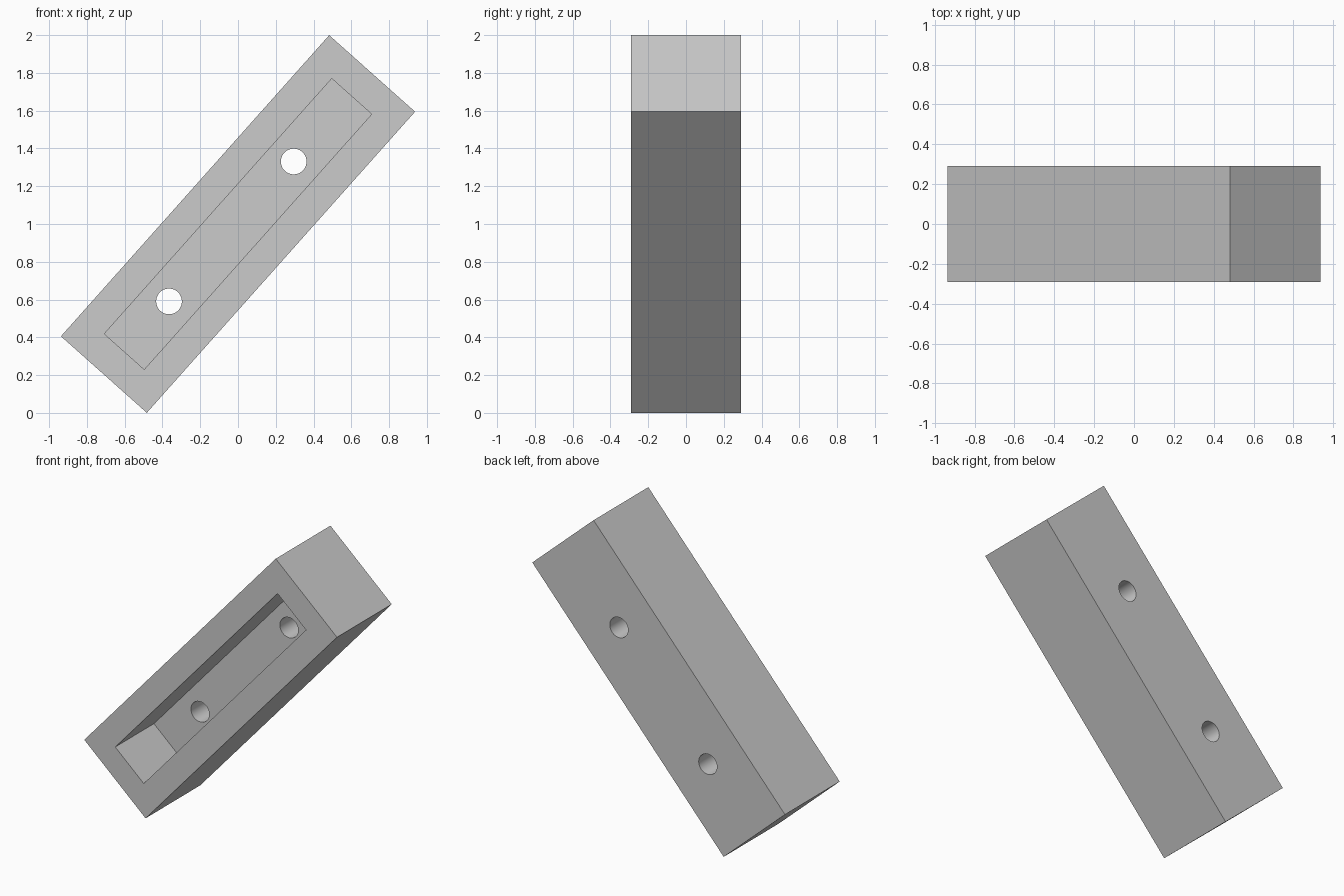
import bpy
import math

cube = bpy.data.objects.get("Cube")
if cube:
    bpy.data.objects.remove(cube, do_unlink=True)

LENGTH, DEPTH, WIDTH = 2.135, 0.58, 0.609
RECESS_LENGTH, RECESS_DEPTH, RECESS_WIDTH = 1.81, 0.41, 0.283
HOLE_RADIUS = 0.068
HOLE_POSITIONS = (-0.549, 0.443)
TILT = math.radians(48.3)

grey = bpy.data.materials.new("light grey")
grey.use_nodes = True
grey.diffuse_color = (0.6, 0.6, 0.6, 1)
grey.node_tree.nodes["Principled BSDF"].inputs["Base Color"].default_value = grey.diffuse_color


def add_box(name, size, location=(0, 0, 0)):
    bpy.ops.mesh.primitive_cube_add(size=1, location=location)
    box = bpy.context.object
    box.name = name
    box.scale = size
    bpy.ops.object.transform_apply(location=False, rotation=False, scale=True)
    box.data.materials.append(grey)
    return box


def cut(target, cutter):
    mod = target.modifiers.new("cut", 'BOOLEAN')
    mod.operation = 'DIFFERENCE'
    mod.solver = 'EXACT'
    mod.object = cutter
    bpy.ops.object.select_all(action='DESELECT')
    bpy.context.view_layer.objects.active = target
    target.select_set(True)
    bpy.ops.object.modifier_apply(modifier=mod.name)
    bpy.data.objects.remove(cutter, do_unlink=True)


# Solid bar, lying along x
bar = add_box("bar", (LENGTH, DEPTH, WIDTH))

# Rectangular recess open to the front
front = -DEPTH / 2
margin = 0.1
recess = add_box("recess_cutter",
                 (RECESS_LENGTH, RECESS_DEPTH + margin, RECESS_WIDTH),
                 (0, front + (RECESS_DEPTH - margin) / 2, 0))
cut(bar, recess)

# Two screw holes through the recess floor
for x in HOLE_POSITIONS:
    bpy.ops.mesh.primitive_cylinder_add(vertices=48, radius=HOLE_RADIUS, depth=1,
                                        location=(x, 0, 0),
                                        rotation=(math.pi / 2, 0, 0))
    hole = bpy.context.object
    hole.name = "hole_cutter"
    hole.data.materials.append(grey)
    cut(bar, hole)

# Tilt the bar so that it stands on its lower edge
bar.rotation_euler = (0, -TILT, 0)
bar.location = (0, 0, 1)
bpy.ops.object.transform_apply(location=True, rotation=True, scale=True)
bpy.ops.object.shade_smooth_by_angle(angle=math.radians(30))
